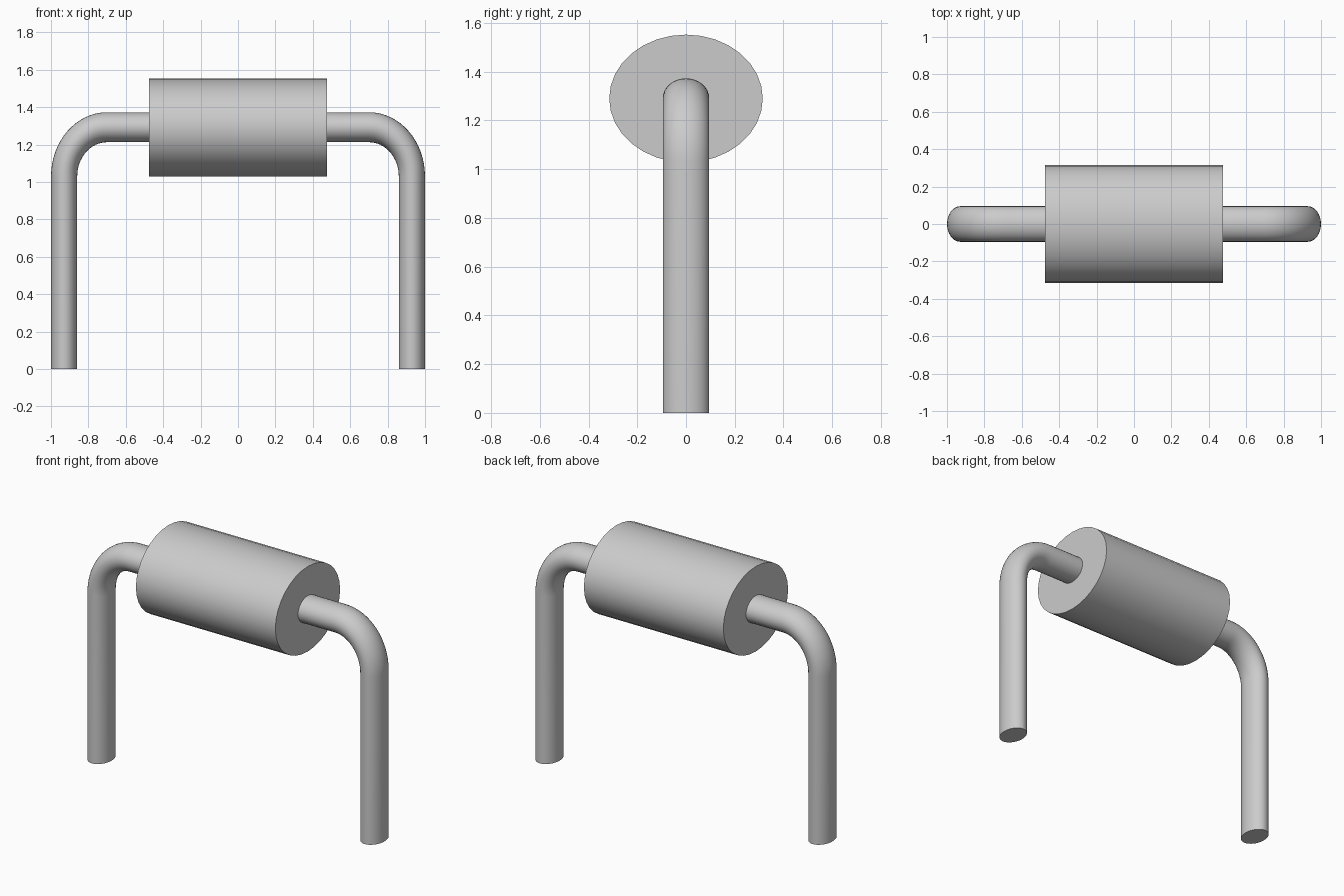
import bpy, bmesh, math
from mathutils import Vector

cube = bpy.data.objects.get("Cube")
if cube:
    bpy.data.objects.remove(cube, do_unlink=True)

GREY = (0.6, 0.6, 0.6)
SIDES = 32
AXIS_Z = 1.29
WIRE = Vector((0.07, 0.095, 0.08))   # wire half-thickness along each axis
BEND = Vector((0.70, 0, 1.03))       # centre of the bend
REACH = 3.28                         # bend radius in wire radii

mat = bpy.data.materials.new("light grey")
mat.use_nodes = True
mat.diffuse_color = (*GREY, 1)
mat.node_tree.nodes["Principled BSDF"].inputs["Base Color"].default_value = (*GREY, 1)


def loft(name, rings):
    """Skin a row of closed rings and cap both ends."""
    bm = bmesh.new()
    loops = [[bm.verts.new(p) for p in ring] for ring in rings]
    for a, b in zip(loops, loops[1:]):
        for i in range(SIDES):
            j = (i + 1) % SIDES
            bm.faces.new((a[i], a[j], b[j], b[i]))
    bm.faces.new(loops[0])
    bm.faces.new(loops[-1])
    bmesh.ops.recalc_face_normals(bm, faces=bm.faces)
    mesh = bpy.data.meshes.new(name)
    bm.to_mesh(mesh)
    bm.free()
    mesh.materials.append(mat)
    obj = bpy.data.objects.new(name, mesh)
    bpy.context.collection.objects.link(obj)
    bpy.ops.object.select_all(action='DESELECT')
    obj.select_set(True)
    bpy.context.view_layer.objects.active = obj
    bpy.ops.object.shade_smooth_by_angle(angle=math.radians(35))
    return obj


TURNS = [2 * math.pi * i / SIDES for i in range(SIDES)]


def bend_ring(angle):
    """Wire section at an angle round the bend."""
    ring = []
    for t in TURNS:
        r = REACH + math.cos(t)
        ring.append(BEND + Vector((r * math.cos(angle) * WIRE.x,
                                   math.sin(t) * WIRE.y,
                                   r * math.sin(angle) * WIRE.z)))
    return ring


# Oval body
loft("body", [[(x, 0.315 * math.cos(t), AXIS_Z + 0.262 * math.sin(t)) for t in TURNS]
              for x in (-0.475, 0.475)])

# Bent wire legs, from the ground up and into the body
for side, name in ((1, "left_lead"), (-1, "right_lead")):
    arc = [bend_ring(math.pi / 2 * k / 16) for k in range(17)]
    foot = [Vector((p.x, p.y, 0)) for p in arc[0]]
    inner = [Vector((0.4, p.y, p.z)) for p in arc[-1]]
    rings = [foot] + arc + [inner]
    loft(name, [[(side * p.x, p.y, p.z) for p in ring] for ring in rings])
